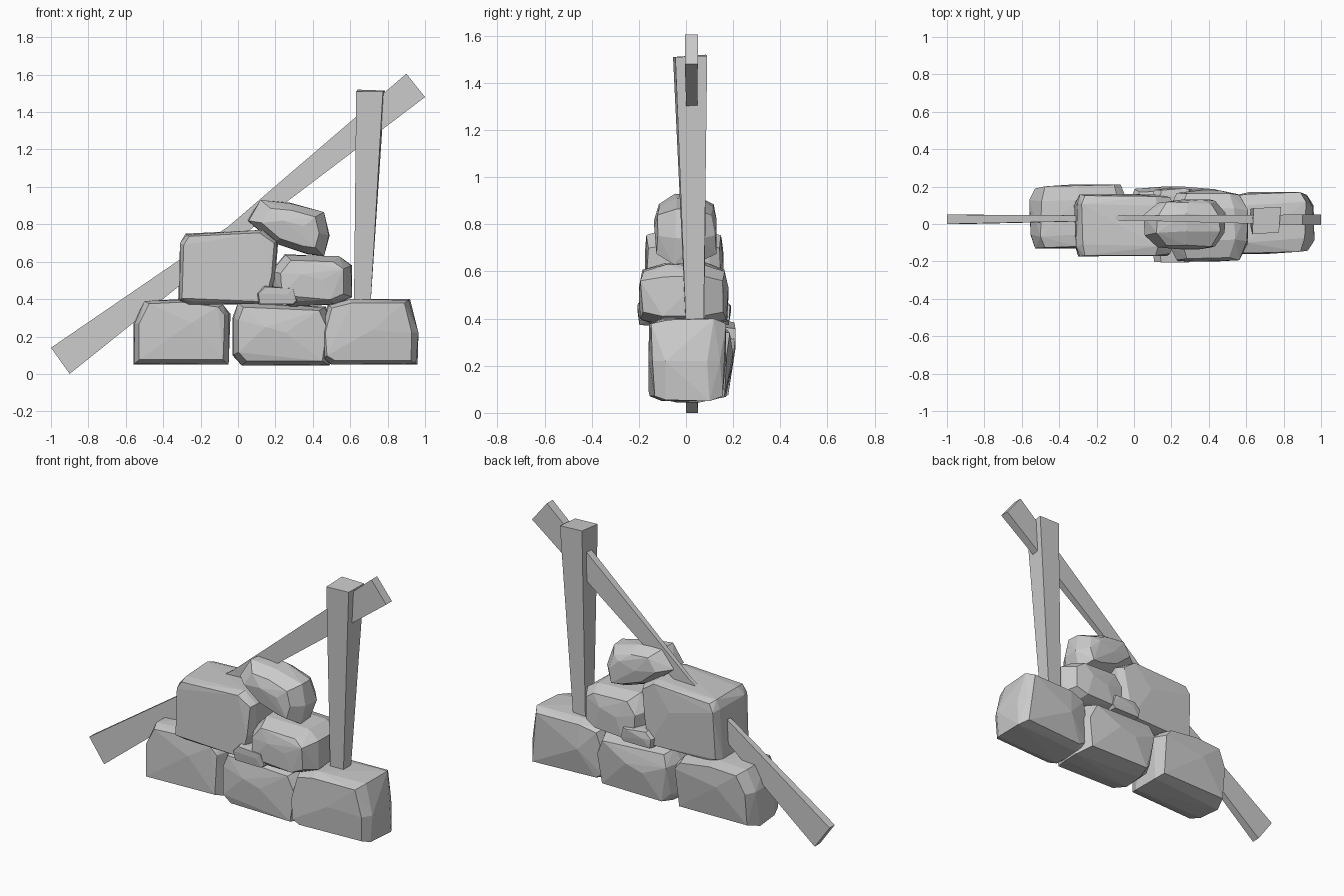
import bpy, bmesh, random
from mathutils import Vector

if "Cube" in bpy.data.objects:
    bpy.data.objects.remove(bpy.data.objects["Cube"])

random.seed(11)


def finish(name, bm):
    bmesh.ops.recalc_face_normals(bm, faces=bm.faces)
    me = bpy.data.meshes.new(name)
    bm.to_mesh(me)
    bm.free()
    ob = bpy.data.objects.new(name, me)
    bpy.context.collection.objects.link(ob)
    return ob


def rock(name, outline, y0, y1, cap=0.86, edge=0.2, lean=0.0, rough=0.025, under=0.0):
    """Chiselled stone: hull of a front outline swept in y, with smaller uneven end caps.
    under pulls the lower back edge forward."""
    bm = bmesh.new()
    n = len(outline)
    cx = sum(p[0] for p in outline) / n
    cz = sum(p[1] for p in outline) / n
    d = y1 - y0
    for t, s in ((0, cap), (edge, 1), (1 - edge, 1), (1, cap)):
        inward = 1 if t < 0.5 else -1
        for i, (x, z) in enumerate(outline):
            y = y0 + d * t + lean * (x - cx) + inward * random.uniform(0, rough)
            k = s
            if s == 1 and i % 2 == (t > 0.5):   # uneven silhouette front to back
                k = 0.97
            if t > 0.5 and z < cz:
                y -= under
            y = min(max(y, y0), y1)
            bm.verts.new((cx + (x - cx) * k, y, cz + (z - cz) * k))
    # high points keep the full depth
    for y, s in ((y0, -1), (y1, 1)):
        bm.verts.new((cx + .06 * s, y, cz + .04))
        bm.verts.new((cx - .05 * s, y, cz + .01))
    res = bmesh.ops.convex_hull(bm, input=bm.verts)
    junk = {v for v in res["geom_interior"] if isinstance(v, bmesh.types.BMVert)}
    bmesh.ops.delete(bm, geom=list(junk), context='VERTS')
    bmesh.ops.dissolve_limit(bm, angle_limit=0.06, verts=bm.verts, edges=bm.edges)
    return finish(name, bm)


def loft(name, sections):
    """Closed four-sided timber through successive quads."""
    bm = bmesh.new()
    rings = [[bm.verts.new(Vector(p)) for p in s] for s in sections]
    for a, b in zip(rings, rings[1:]):
        for i in range(4):
            k = (i + 1) % 4
            bm.faces.new((a[i], a[k], b[k], b[i]))
    bm.faces.new(rings[0])
    bm.faces.new(rings[-1])
    return finish(name, bm)


# bottom row of stones
rock("bottom_stone_left", [(-.56, .05), (-.05, .05), (-.04, .32), (-.08, .37),
                           (-.3, .40), (-.5, .39), (-.56, .27)], -.13, .21, .88, .2, .04, .02, .03)
rock("bottom_stone_middle", [(-.03, .1), (.02, .045), (.49, .045), (.52, .25),
                             (.47, .36), (0, .38), (-.03, .3)], -.16, .20, .86, .24, 0, .03, .03)
rock("bottom_stone_right", [(.45, .08), (.5, .05), (.96, .05), (.965, .22), (.92, .4),
                            (.6, .4), (.48, .37), (.44, .22)], -.16, .17, .88, .18, .04, .02, .02)

# second row
rock("second_stone_left", [(-.32, .39), (-.26, .37), (.16, .37), (.2, .52), (.215, .71),
                           (.13, .77), (-.28, .75), (-.31, .7)], -.175, .16, .92, .14, 0, .02)
rock("second_stone_right", [(.19, .4), (.28, .36), (.52, .37), (.61, .41), (.61, .58),
                            (.54, .63), (.25, .64), (.18, .55)], -.2, .18, .78, .25)
rock("wedge_stone", [(.1, .43), (.14, .47), (.3, .46), (.32, .39), (.3, .37), (.11, .37)],
     -.205, .19, .92, .08, 0, .01)

# top stone
rock("top_stone", [(.05, .82), (.12, .93), (.28, .915), (.46, .865), (.49, .74),
                   (.46, .63), (.37, .64), (.19, .7)], -.135, .13, .7, .27)

# upright post, flaring towards the top
loft("post", [
    [(.62, .0, .36), (.708, .0, .36), (.705, .075, .36), (.62, .08, .36)],
    [(.632, -.055, 1.51), (.775, -.045, 1.51), (.785, .09, 1.515), (.64, .085, 1.52)]])

# leaning beam, slimmer at its middle
loft("leaning_beam", [
    [(-1.0, 0, .14), (-.9, 0, 0), (-.9, .05, 0), (-1.0, .05, .14)],
    [(-.05, .02, .79), (.01, .02, .73), (.01, .045, .73), (-.05, .045, .79)],
    [(.9, -.005, 1.605), (1.0, -.005, 1.48), (1.0, .05, 1.48), (.9, .05, 1.605)]])
